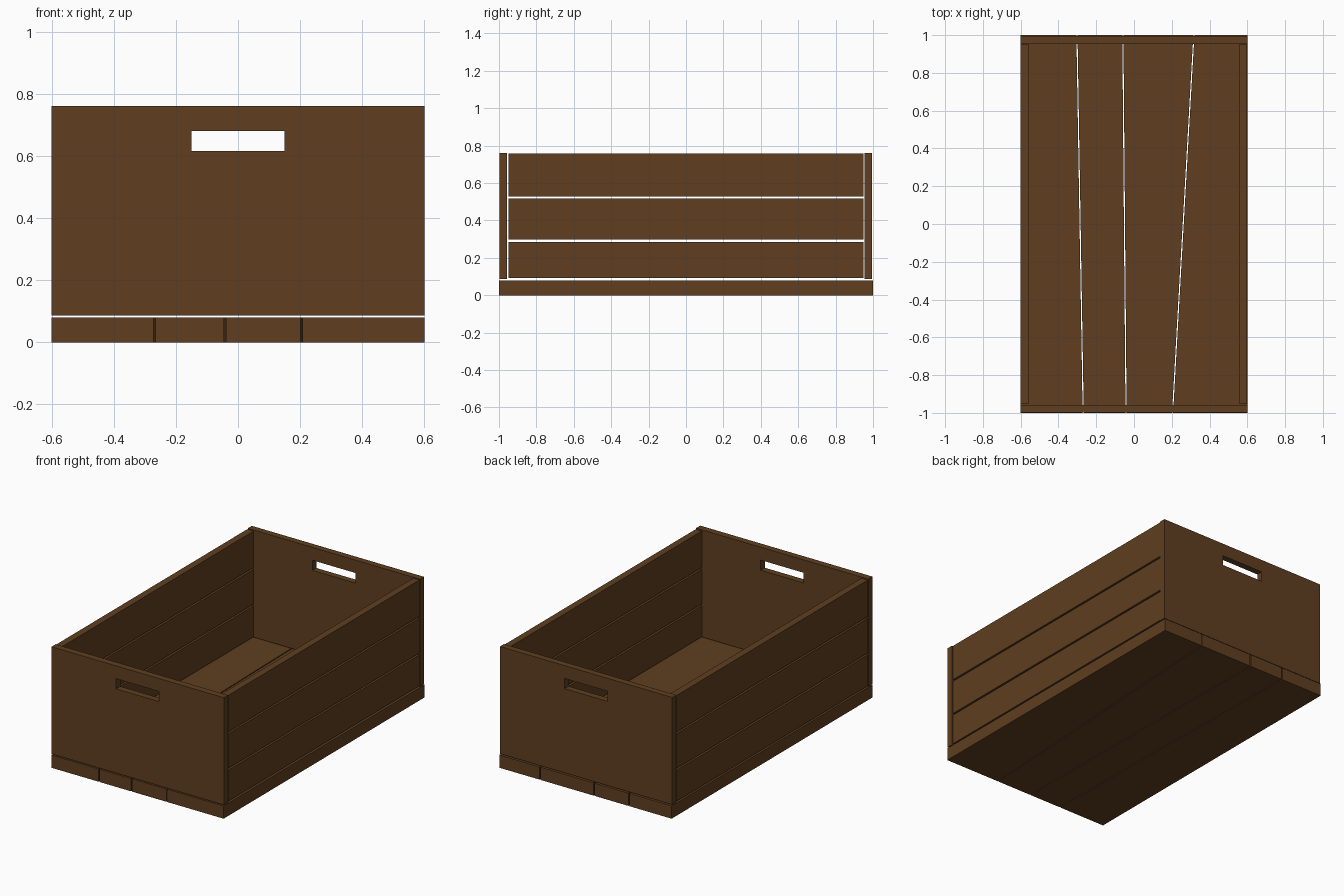
import bpy, bmesh

if "Cube" in bpy.data.objects:
    bpy.data.objects.remove(bpy.data.objects["Cube"])

wood = bpy.data.materials.new("brown_wood")
wood.diffuse_color = (0.115, 0.049, 0.0145, 1)
wood.use_nodes = True
wood.node_tree.nodes["Principled BSDF"].inputs["Base Color"].default_value = wood.diffuse_color


def prism(name, pts, axis, a, b):
    """Extrude 2D points (xy if axis is z, xz if axis is y) from a to b."""
    bm = bmesh.new()
    place = (lambda p, t: (p[0], p[1], t)) if axis == "z" else (lambda p, t: (p[0], t, p[1]))
    face = bm.faces.new([bm.verts.new(place(p, a)) for p in pts])
    ext = bmesh.ops.extrude_face_region(bm, geom=[face])["geom"]
    d = (0, 0, b - a) if axis == "z" else (0, b - a, 0)
    bmesh.ops.translate(bm, vec=d, verts=[v for v in ext if isinstance(v, bmesh.types.BMVert)])
    bmesh.ops.recalc_face_normals(bm, faces=bm.faces)
    me = bpy.data.meshes.new(name)
    bm.to_mesh(me)
    bm.free()
    me.materials.append(wood)
    ob = bpy.data.objects.new(name, me)
    bpy.context.collection.objects.link(ob)
    return ob


def rect(x0, x1, y0, y1):
    return [(x0, y0), (x1, y0), (x1, y1), (x0, y1)]


# Floor planks, separated by slanting saw cuts (x at the front, x at the back)
gap = 0.003
cuts = [(-0.6 - gap, -0.6 - gap), (-0.269, -0.302), (-0.042, -0.059),
        (0.204, 0.317), (0.6 + gap, 0.6 + gap)]
for i, ((f0, b0), (f1, b1)) in enumerate(zip(cuts, cuts[1:])):
    prism(f"floor_plank_{i + 1}",
          [(f0 + gap, -1), (f1 - gap, -1), (b1 - gap, 1), (b0 + gap, 1)], "z", 0, 0.08)

# End panels with a hand slot through each
slot = prism("slot_cutter", rect(-0.15, 0.15, 0.616, 0.68), "y", -1.2, 1.2)
slot.hide_render = True
slot.hide_viewport = True
for name, y0, y1 in (("front_panel", -0.998, -0.957), ("back_panel", 0.954, 0.994)):
    panel = prism(name, rect(-0.6, 0.6, 0.086, 0.761), "y", y0, y1)
    cut = panel.modifiers.new("hand_slot", "BOOLEAN")
    cut.operation = "DIFFERENCE"
    cut.solver = "EXACT"
    cut.object = slot

# Side slats, three per side
for side, x0, x1 in (("left", -0.6, -0.556), ("right", 0.555, 0.598)):
    for i, (z0, z1) in enumerate(((0.091, 0.286), (0.297, 0.516), (0.527, 0.757))):
        prism(f"{side}_slat_{i + 1}", rect(x0, x1, -0.95, 0.95), "z", z0, z1)
